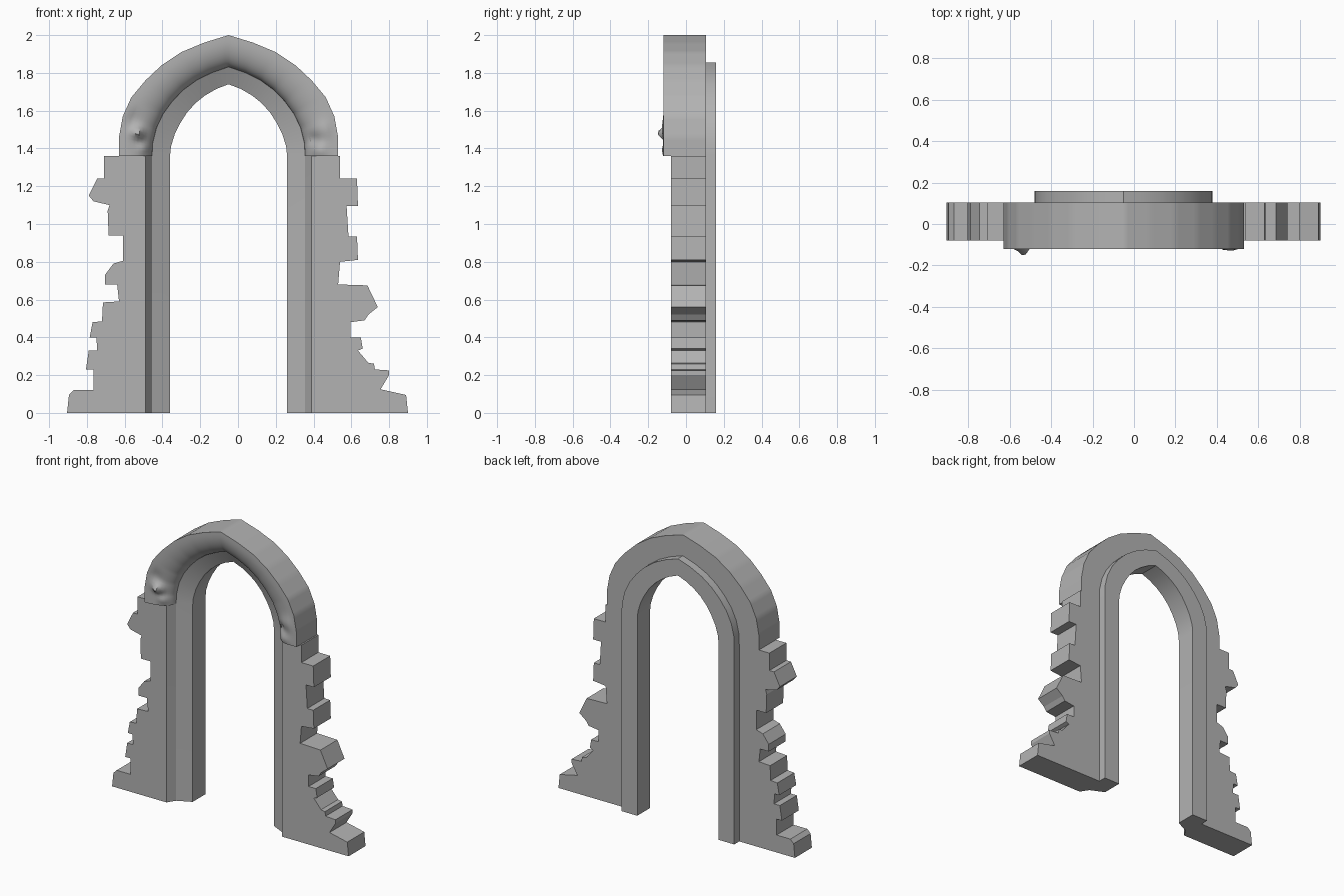
import bpy, bmesh, math

cube = bpy.data.objects.get("Cube")
if cube:
    bpy.data.objects.remove(cube, do_unlink=True)

# Single stone colour
stone = bpy.data.materials.new("grey_stone")
stone.use_nodes = True
grey = (0.45, 0.45, 0.45, 1)
stone.diffuse_color = grey
stone.node_tree.nodes["Principled BSDF"].inputs["Base Color"].default_value = grey

CENTRE = -0.05                # middle of the opening
SPRING = 1.36                 # height where the arch begins
INNER, OUTER = 0.31, 0.58     # half widths of the opening and of the hood
FRONT, BACK = -0.08, 0.105    # wall faces

# Half arch curves as (half width, height), from springing to apex
inner_arch = [(INNER, SPRING), (.305, 1.41), (.285, 1.475), (.255, 1.535), (.22, 1.59),
              (.175, 1.64), (.125, 1.68), (.065, 1.715), (0, 1.74)]
outer_arch = [(OUTER, SPRING), (.58, 1.46), (.56, 1.57), (.515, 1.67), (.44, 1.76),
              (.355, 1.84), (.25, 1.91), (.13, 1.96), (0, 2)]


def mix(a, b, t):
    return tuple(p + (q - p) * t for p, q in zip(a, b))


def refine(points, cuts):
    fine = [mix(a, b, i / cuts) for a, b in zip(points, points[1:]) for i in range(cuts)]
    return fine + [points[-1]]


def mirrored(points):
    return points + [(-x, z) for x, z in points[-2::-1]]


def finish(name, bm, angle=None):
    bmesh.ops.recalc_face_normals(bm, faces=bm.faces)
    mesh = bpy.data.meshes.new(name)
    bm.to_mesh(mesh)
    bm.free()
    mesh.materials.append(stone)
    obj = bpy.data.objects.new(name, mesh)
    bpy.context.collection.objects.link(obj)
    if angle:
        bpy.ops.object.select_all(action='DESELECT')
        obj.select_set(True)
        bpy.context.view_layer.objects.active = obj
        bpy.ops.object.shade_smooth_by_angle(angle=math.radians(angle))
    return obj


def sweep(section, inner, outer):
    """Carry a (half width, depth) section along the arch."""
    bm = bmesh.new()
    rings = []
    for a, b in zip(mirrored(inner), mirrored(outer)):
        ring = []
        for w, y in section:
            x, z = mix(a, b, (w - INNER) / (OUTER - INNER))
            ring.append(bm.verts.new((CENTRE + x, y, z)))
        rings.append(ring)
    n = len(section)
    for r, s in zip(rings, rings[1:]):
        for i in range(n):
            j = (i + 1) % n
            bm.faces.new((r[i], r[j], s[j], s[i]))
    bm.faces.new(rings[0])
    bm.faces.new(rings[-1])
    return bm


# Inner frame: chamfered jambs running from the ground round the arch
frame_section = [(.44, FRONT), (.405, -.025), (INNER, .02), (INNER, .16),
                 (.43, .16), (.43, BACK), (.44, BACK)]
frame = sweep(frame_section, [(INNER, 0)] + inner_arch, [(OUTER, 0)] + outer_arch)
finish("inner_frame", frame, 28)

# Hood moulding: rounded roll over the arch
STEPS = 12
hood_section = [(.44, BACK), (OUTER, BACK), (OUTER, -.12)]
for i in range(STEPS + 1):
    a = math.pi / 2 * i / STEPS
    hood_section.append((.56 - .155 * math.sin(a), -.025 - .095 * math.cos(a)))
hood = sweep(hood_section, refine(inner_arch, 6), refine(outer_arch, 6))

# Weathered lumps and hollows at the hood ends: x, z, radius, height
lumps = [(-.53, 1.48, .03, .045), (-.56, 1.56, .05, -.012), (-.5, 1.4, .03, .015),
         (.4, 1.45, .03, -.015), (.43, 1.39, .04, .018), (.45, 1.5, .05, .012)]
for v in hood.verts:
    if v.co.y < -.04 and v.co.y > -.1199:
        for x, z, r, h in lumps:
            d = math.hypot(v.co.x - x, v.co.z - z) / r
            v.co.y -= h * math.exp(-d * d)
finish("hood_moulding", hood, 35)


# Ruined side walls: broken outer edge listed from the ground up
def wall(name, edge, jamb_x):
    bm = bmesh.new()
    outline = [(jamb_x, 0)] + edge + [(jamb_x, SPRING)]
    face = bm.faces.new([bm.verts.new((x, FRONT, z)) for x, z in outline])
    made = bmesh.ops.extrude_face_region(bm, geom=[face], use_keep_orig=True)
    for item in made["geom"]:
        if isinstance(item, bmesh.types.BMVert):
            item.co.y = BACK
    finish(name, bm)


right_edge = [(-.905, 0), (-.895, .095), (-.87, .12), (-.765, .12), (-.765, .23),
              (-.805, .23), (-.79, .33), (-.745, .33), (-.75, .4), (-.785, .4),
              (-.77, .48), (-.72, .485), (-.715, .585), (-.63, .59), (-.64, .68),
              (-.705, .68), (-.705, .73), (-.66, .79), (-.61, .805), (-.61, .94),
              (-.685, .94), (-.69, 1.07), (-.68, 1.1), (-.765, 1.12), (-.79, 1.15),
              (-.745, 1.24), (-.71, 1.24), (-.71, SPRING)]
left_edge = [(.9, 0), (.89, .095), (.755, .125), (.8, .2), (.8, .225), (.725, .23),
             (.72, .26), (.69, .265), (.635, .33), (.66, .34), (.65, .4), (.595, .4),
             (.595, .48), (.67, .49), (.69, .52), (.74, .56), (.685, .675), (.53, .68),
             (.54, .8), (.635, .81), (.63, .935), (.585, .935), (.575, 1.095),
             (.635, 1.095), (.63, 1.24), (.54, 1.24), (.54, SPRING)]
wall("right_wall", right_edge, CENTRE - .44)
wall("left_wall", left_edge, CENTRE + .44)
